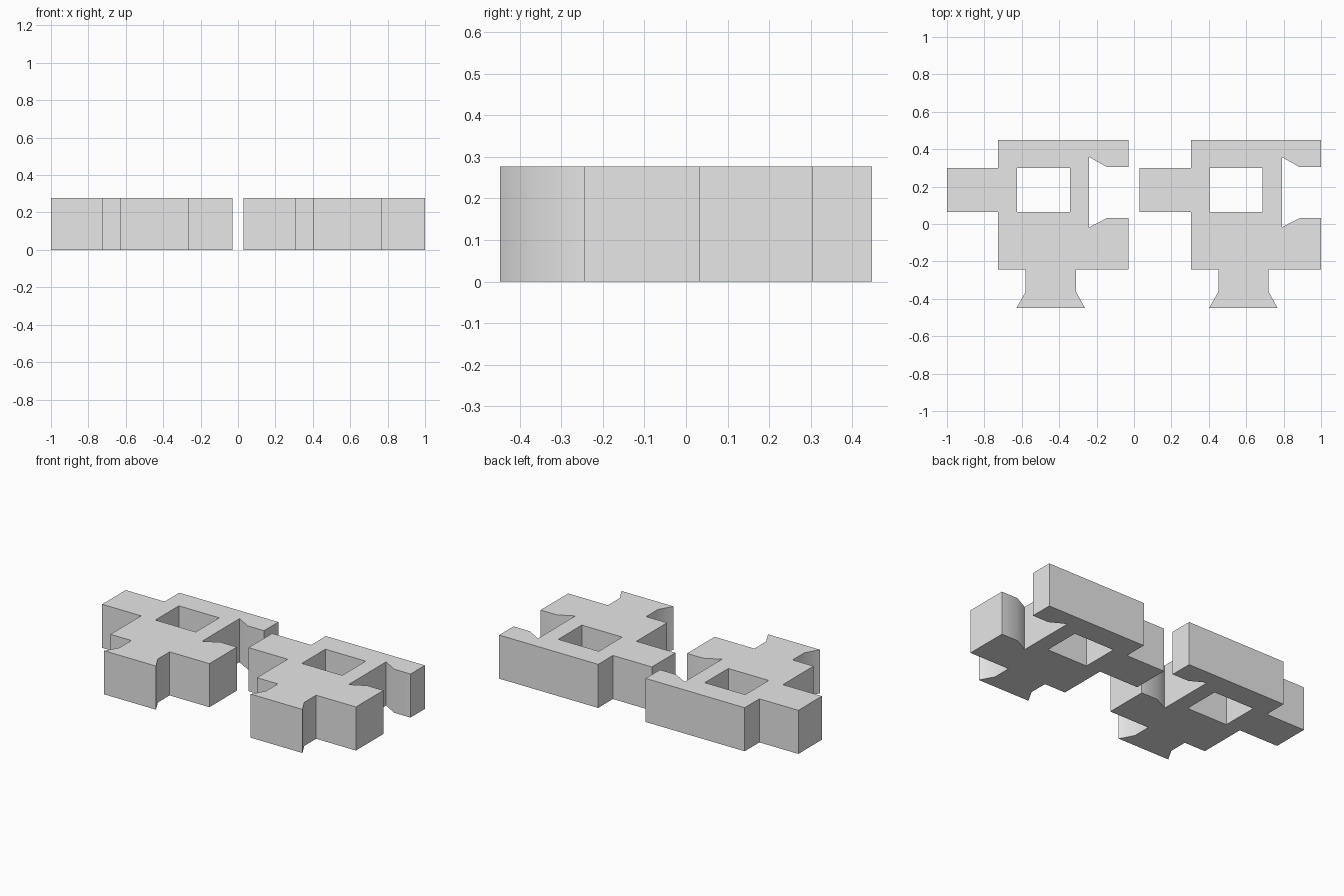
import bpy, bmesh, math

if "Cube" in bpy.data.objects:
    bpy.data.objects.remove(bpy.data.objects["Cube"])

HEIGHT = 0.277
SPACING = 1.03  # distance between the two identical pieces

grey = bpy.data.materials.new("light_grey")
grey.diffuse_color = (0.8, 0.8, 0.8, 1)
grey.use_nodes = True
grey.node_tree.nodes["Principled BSDF"].inputs["Base Color"].default_value = grey.diffuse_color

# Outline of one piece: side tab, hooked jaw on the right, flared foot
OUTLINE = [
    (-1.0, 0.30), (-0.726, 0.30), (-0.726, 0.448), (-0.03, 0.448),
    (-0.03, 0.304), (-0.144, 0.304), (-0.24, 0.358),          # upper jaw
    (-0.24, -0.018), (-0.144, 0.032), (-0.03, 0.032),         # lower jaw
    (-0.03, -0.244), (-0.31, -0.244), (-0.31, -0.362),
    (-0.263, -0.448), (-0.628, -0.448), (-0.579, -0.362),     # flared foot
    (-0.579, -0.244), (-0.726, -0.244), (-0.726, 0.064), (-1.0, 0.064),
]
# Square window through the body
WINDOW = [(-0.626, 0.30), (-0.342, 0.30), (-0.342, 0.064), (-0.626, 0.064)]


def add_loop(bm, points, dx):
    verts = [bm.verts.new((x + dx, y, 0)) for x, y in points]
    return [bm.edges.new((v, verts[(i + 1) % len(verts)])) for i, v in enumerate(verts)]


def make_piece(name, dx):
    bm = bmesh.new()
    edges = add_loop(bm, OUTLINE, dx) + add_loop(bm, WINDOW, dx)
    bmesh.ops.triangle_fill(bm, edges=edges, use_beauty=True, normal=(0, 0, 1))
    # Raise the flat profile into a solid slab
    top = bmesh.ops.extrude_face_region(bm, geom=bm.faces[:], use_keep_orig=True)
    raised = [g for g in top["geom"] if isinstance(g, bmesh.types.BMVert)]
    bmesh.ops.translate(bm, verts=raised, vec=(0, 0, HEIGHT))
    bmesh.ops.recalc_face_normals(bm, faces=bm.faces[:])
    mesh = bpy.data.meshes.new(name)
    bm.to_mesh(mesh)
    bm.free()
    mesh.materials.append(grey)
    obj = bpy.data.objects.new(name, mesh)
    bpy.context.collection.objects.link(obj)
    # Soften only the shallow bends of the jaw and foot
    bpy.ops.object.select_all(action='DESELECT')
    obj.select_set(True)
    bpy.context.view_layer.objects.active = obj
    bpy.ops.object.shade_smooth_by_angle(angle=math.radians(35))


make_piece("left_interlocking_piece", 0)
make_piece("right_interlocking_piece", SPACING)
